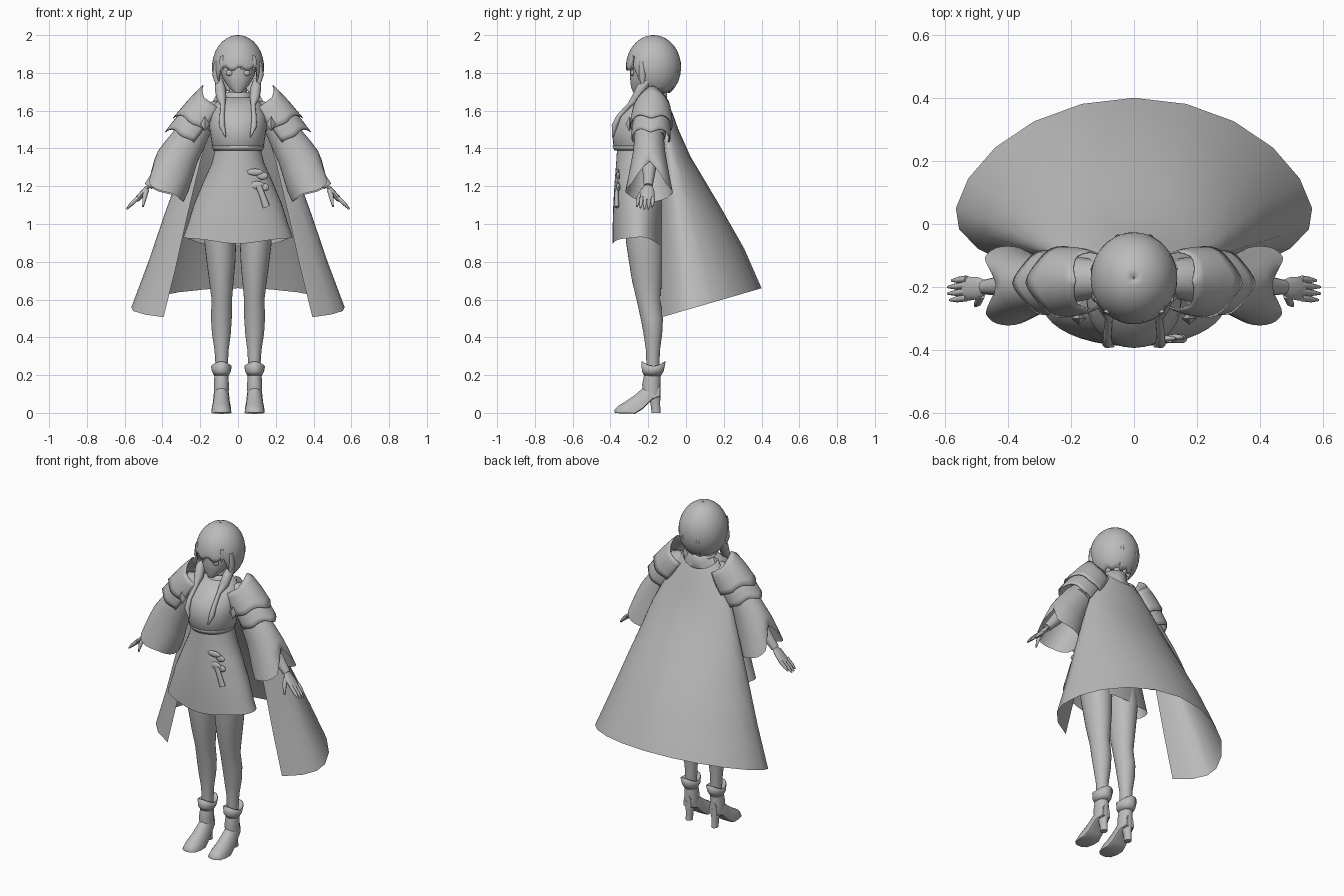
import bpy, bmesh
from math import sin, cos, pi, radians
from mathutils import Vector

if "Cube" in bpy.data.objects:
    bpy.data.objects.remove(bpy.data.objects["Cube"], do_unlink=True)

grey = bpy.data.materials.new("plain grey")
grey.use_nodes = True
grey.diffuse_color = (0.5, 0.5, 0.5, 1)
grey.node_tree.nodes["Principled BSDF"].inputs["Base Color"].default_value = grey.diffuse_color


def finish(name, bm, mirror=False, thick=0, angle=50):
    """Turn a bmesh into a smooth-shaded object, optionally mirrored or thickened."""
    bmesh.ops.recalc_face_normals(bm, faces=bm.faces)
    mesh = bpy.data.meshes.new(name)
    bm.to_mesh(mesh)
    bm.free()
    mesh.materials.append(grey)
    ob = bpy.data.objects.new(name, mesh)
    bpy.context.collection.objects.link(ob)
    bpy.ops.object.select_all(action="DESELECT")
    ob.select_set(True)
    bpy.context.view_layer.objects.active = ob
    bpy.ops.object.shade_smooth_by_angle(angle=radians(angle))
    if thick:
        ob.modifiers.new("Thickness", "SOLIDIFY").thickness = thick
    if mirror:
        mod = ob.modifiers.new("Mirror", "MIRROR")
        mod.use_mirror_merge = False
    return ob


def loft(name, rings, closed=True, caps=True, **kw):
    """Skin a list of equally long point rings."""
    bm = bmesh.new()
    vs = [[bm.verts.new(p) for p in ring] for ring in rings]
    n = len(vs[0])
    for a, b in zip(vs, vs[1:]):
        for i in range(n if closed else n - 1):
            j = (i + 1) % n
            bm.faces.new((a[i], a[j], b[j], b[i]))
    if caps and closed:
        bm.faces.new(vs[0])
        bm.faces.new(vs[-1])
    return finish(name, bm, **kw)


def turn(n):
    return [2 * pi * i / n for i in range(n)]


def stack(name, rows, n=28, wave=None, **kw):
    """Horizontal ellipses: (height, centre x, half width, front y, back y)."""
    rings = []
    for k, (z, cx, rx, yf, yb) in enumerate(rows):
        rings.append([(cx + rx * cos(a), (yf + yb) / 2 + (yb - yf) / 2 * sin(a),
                       z + (wave(a) if wave and k == len(rows) - 1 else 0)) for a in turn(n)])
    return loft(name, rings, **kw)


def tube(name, path, n=12, flat=1, **kw):
    """Round tube through (x, y, z, radius) points."""
    pts = [Vector(p[:3]) for p in path]
    rings = []
    for i, p in enumerate(pts):
        d = (pts[min(i + 1, len(pts) - 1)] - pts[max(i - 1, 0)]).normalized()
        side = Vector((0, 1, 0)) - d * d.y
        side.normalize()
        up = d.cross(side)
        r = path[i][3]
        rings.append([p + r * (cos(a) * side + flat * sin(a) * up) for a in turn(n)])
    return loft(name, rings, **kw)


def blob(name, at, size, n=16, **kw):
    bm = bmesh.new()
    bmesh.ops.create_uvsphere(bm, u_segments=n, v_segments=max(n // 2, 2), radius=1)
    for v in bm.verts:
        v.co = Vector([c + s * q for c, s, q in zip(at, size, v.co)])
    return finish(name, bm, **kw)


# Head, eyes and neck
stack("head", [(1.695, 0, .02, -.28, -.24), (1.73, 0, .055, -.292, -.19), (1.78, 0, .085, -.297, -.12),
               (1.83, 0, .098, -.297, -.08), (1.9, 0, .1, -.29, -.07), (1.95, 0, .06, -.25, -.1)])
blob("eyes", (.045, -.284, 1.8), (.02, .01, .016), mirror=True)
stack("neck", [(1.6, 0, .05, -.23, -.13), (1.76, 0, .045, -.23, -.13)])
stack("collar", [(1.58, 0, .095, -.29, -.09), (1.64, 0, .072, -.25, -.1), (1.7, 0, .068, -.25, -.1)],
      caps=False, thick=.006)

# Hair cap: long at the back, short over the face, with a jagged rim
cols, steps = 40, 12
rings = []
for k in range(steps + 1):
    ring = []
    for i, a in enumerate(turn(cols)):
        front = max(0, -sin(a))
        low = radians(140 - 48 * min(1, front * 1.4) ** 2 + (4 if i % 4 < 2 else -2))
        t = .02 + (low - .02) * k / steps
        ring.append((.138 * sin(t) * cos(a), -.172 + .146 * sin(t) * sin(a), 1.83 + .17 * cos(t)))
    rings.append(ring)
loft("hair_cap", rings, caps=False, thick=.008)
for i, x in enumerate((-.08, -.05, -.02, .02, .05, .08)):
    y = -.312 + abs(x) * .4
    tube("fringe_lock_%d" % i, [(x, y + .004, 1.89, .006), (x, y - .002, 1.845, .007), (x * 1.05, y, 1.815, .001)],
         flat=2.6)
tube("nape_locks", [(.05, -.045, 1.85, .004), (.05, -.044, 1.81, .011), (.045, -.075, 1.71, .002)], mirror=True)
tube("cheek_locks", [(.112, -.235, 1.86, .014), (.118, -.23, 1.79, .019), (.1, -.23, 1.7, .004)], mirror=True)
tube("braids", [(.1, -.2, 1.76, .02), (.095, -.235, 1.72, .028), (.088, -.26, 1.67, .027), (.08, -.3, 1.63, .012),
                (.085, -.355, 1.57, .013), (.085, -.378, 1.52, .016), (.065, -.388, 1.46, .003)], mirror=True)

# Bodice, underbust belt and flared skirt
stack("bodice", [(1.38, 0, .12, -.36, -.13), (1.42, 0, .138, -.385, -.12), (1.5, 0, .15, -.393, -.11),
                 (1.57, 0, .15, -.37, -.1), (1.63, 0, .13, -.305, -.1), (1.67, 0, .085, -.25, -.11)])
stack("belt", [(1.39, 0, .126, -.376, -.125), (1.415, 0, .138, -.386, -.118)], caps=False, thick=.003)
stack("skirt", [(1.4, 0, .12, -.365, -.13), (1.32, 0, .14, -.37, -.125), (1.22, 0, .185, -.378, -.122),
                (1.1, 0, .235, -.385, -.12), (1, 0, .265, -.388, -.12), (.91, 0, .29, -.388, -.118)],
      n=40, wave=lambda a: .02 * cos(2 * a) - .01 * sin(a) + .004 * sin(5 * a), caps=False)

# Bodice gems and the blossom hanging on the skirt
blob("gems", (.175, -.3, 1.53), (.024, .02, .04), n=4, mirror=True)
for i, (x, z, w, h) in enumerate([(.09, 1.275, .045, .018), (.13, 1.255, .03, .02), (.1, 1.205, .04, .022),
                                  (.14, 1.195, .025, .02)]):
    blob("blossom_petal_%d" % i, (x, -.372 + x * .1, z), (w, .01, h))
tube("blossom_stem", [(.11, -.366, 1.2, .01), (.13, -.368, 1.15, .01), (.15, -.366, 1.09, .012)], flat=1.6)

# Legs
stack("legs", [(1, .095, .085, -.325, -.13), (.9, .094, .084, -.317, -.12), (.8, .09, .076, -.302, -.123),
               (.7, .088, .065, -.286, -.128), (.6, .086, .054, -.262, -.135), (.5, .088, .055, -.24, -.122),
               (.42, .088, .05, -.225, -.126), (.33, .087, .037, -.212, -.138), (.2, .086, .03, -.208, -.142)],
      mirror=True)

# Heeled boots: flat-soled foot lofted along y, heel, shaft and flared cuff
rings = []
for y, top, low, w in [(-.378, .018, .002, .02), (-.36, .036, 0, .042), (-.32, .06, 0, .053), (-.27, .095, 0, .053),
                       (-.23, .13, .025, .047), (-.18, .17, .075, .042), (-.137, .17, .09, .026)]:
    rings.append([(.088 + w * cos(a), y, low + (top - low) * max(.05 * sin(a), sin(a))) for a in turn(20)])
loft("boot_feet", rings, mirror=True)
stack("boot_heels", [(0, .088, .019, -.182, -.135), (.05, .088, .02, -.188, -.137), (.12, .088, .034, -.22, -.134)],
      mirror=True)
stack("boot_shafts", [(.08, .088, .038, -.225, -.136), (.15, .088, .04, -.232, -.135),
                      (.21, .088, .036, -.22, -.136)], mirror=True)
stack("boot_cuffs", [(.195, .088, .037, -.22, -.134), (.22, .088, .05, -.234, -.118), (.26, .088, .055, -.235, -.108)],
      wave=lambda a: -.012 * cos(2 * a), caps=False, thick=.005, mirror=True)

# Arm frame: down the arm, and outward across it
down = Vector((.6, -.03, -.8)).normalized()
across = Vector((0, 1, 0)) - down * down.y
across.normalize()
out = across.cross(down).normalized()
if out.x < 0:
    out = -out


def arm_ring(centre, r, wide, angles, shift):
    return [centre + r * cos(a) * out + wide * sin(a) * across + down * shift(a) for a in angles]


# Sleeves: narrow at the top, belling into two lobes beside an outer slit
tube("upper_arms", [(.1, -.17, 1.6, .055), (.17, -.175, 1.58, .07), (.26, -.18, 1.46, .07)], mirror=True)
rings = []
for k, (x, z, r, w) in enumerate([(.2, 1.53, .07, .07), (.25, 1.46, .09, .078), (.3, 1.38, .103, .085),
                                  (.335, 1.31, .117, .098), (.362, 1.245, .124, .112), (.385, 1.19, .121, .126)]):
    part = max(0, k - 2) / 3
    hem = lambda a: part ** 2 * (.05 * sin(a) ** 2 * max(0, cos(a) + .5)
                                 - .085 * max(0, 1 - min(a, 2 * pi - a) / .75))
    rings.append(arm_ring(Vector((x, -.195, z)), r, w, turn(40), hem))
loft("sleeves", rings, caps=False, mirror=True)

# Shoulder armour: two overlapping plates with pointed edges, the upper one rising to a peak
angles = [radians(-115 + 230 * i / 20) for i in range(21)]
base = Vector((.15, -.18, 1.62))
for i, (s, e, r, q, rise) in enumerate([(-.02, .125, .098, .113, .05), (.08, .21, .1, .102, 0)]):
    rings = []
    for k in range(6):
        t = k / 5
        tip = lambda a: t * (.03 * max(0, 1 - abs(a)) + .008 * cos(5 * a)) - (1 - t) * rise * max(0, 1 - abs(a))
        size = r + (q - r) * t + .008 * t ** 4 + .008 * sin(pi * t)
        rings.append(arm_ring(base + down * (s + (e - s) * t), size, size * .94, angles, tip))
    loft("shoulder_plates_%d" % i, rings, closed=False, thick=.005, mirror=True, angle=35)

# Forearms and hands
tube("forearms", [(.3, -.185, 1.42, .045), (.4, -.195, 1.29, .036), (.475, -.2, 1.2, .023)], mirror=True)
tube("palms", [(.47, -.2, 1.205, .022), (.495, -.203, 1.175, .035), (.525, -.205, 1.14, .038),
               (.54, -.205, 1.125, .03)], flat=.4, mirror=True)
for i in range(4):
    y = -.234 + .02 * i
    reach = (.9, 1, 1, .8)[i]
    tube("fingers_%d" % i, [(.53, y, 1.14, .011), (.53 + .035 * reach, y * 1.02, 1.14 - .035 * reach, .01),
                            (.53 + .06 * reach, y * 1.03, 1.14 - .062 * reach, .004)], n=8, mirror=True)
tube("thumbs", [(.485, -.225, 1.18, .014), (.495, -.25, 1.14, .012), (.503, -.26, 1.09, .004)], n=8, mirror=True)

# Long cape, open at the front and scooped at the nape
rings = []
rows = [(1.615, -.085, .12, -.15), (1.585, -.07, .17, -.14), (1.5, -.04, .22, -.115), (1.355, .025, .285, -.08),
        (1.23, .1, .335, -.06), (1.09, .183, .392, -.035), (.87, .308, .477, 0), (.66, .4, .567, .03)]
for k, (zb, yb, rx, c) in enumerate(rows):
    slope = .29 * k / 7 if k else -1
    ring = []
    for i in range(17):
        a = radians(-46 + 17 * i)
        rear = (yb - c) * max(0, sin(a)) ** 1.2
        fore = max(0, c + .13) / .72 * min(0, sin(a))
        y = c + rear + fore
        ring.append((rx * cos(a), y, zb - slope * (yb - y)))
    rings.append(ring)
loft("cape", rings, closed=False, angle=60)
